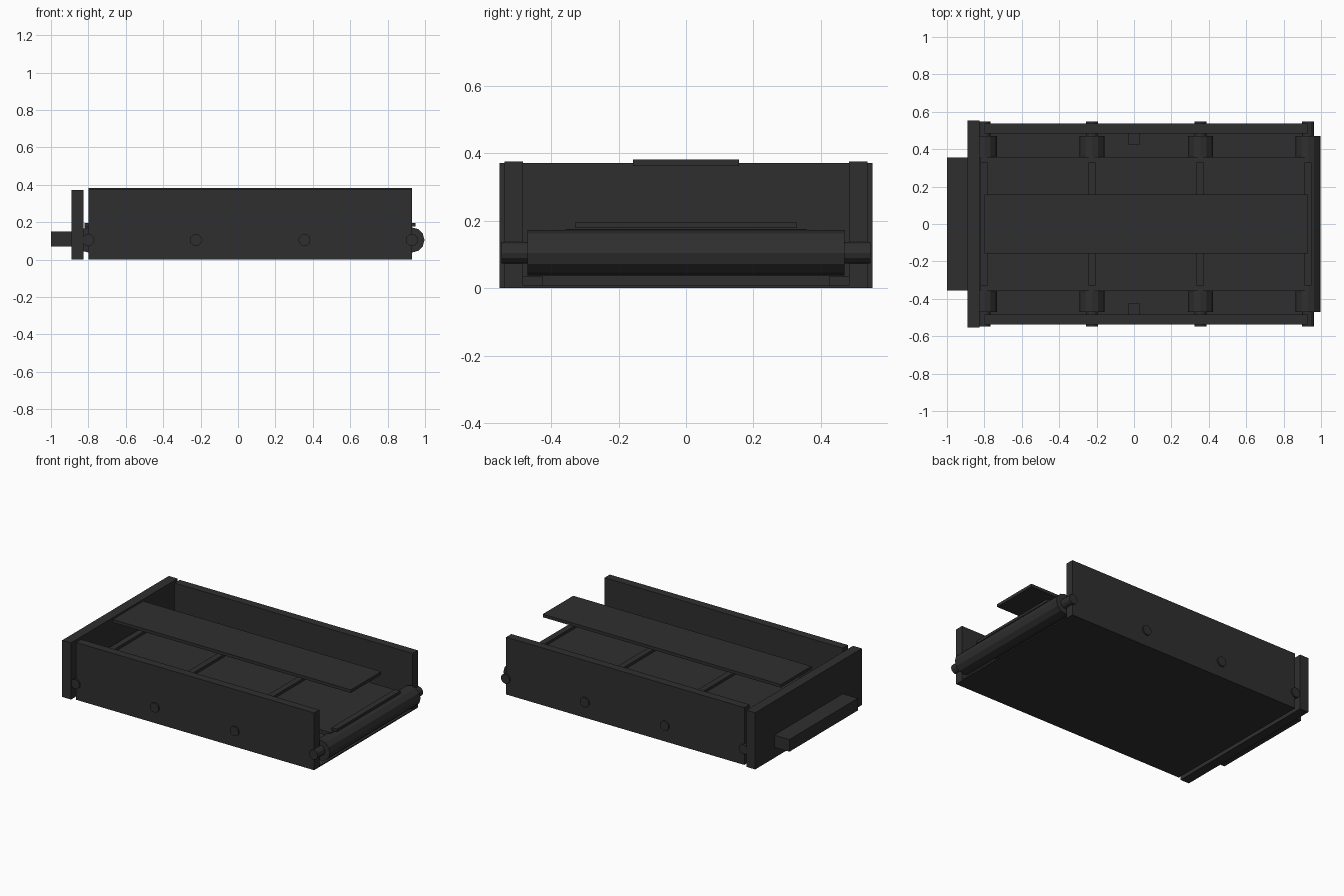
import bpy, math

if "Cube" in bpy.data.objects:
    bpy.data.objects.remove(bpy.data.objects["Cube"])

mat = bpy.data.materials.new("charcoal")
mat.diffuse_color = (0.028, 0.028, 0.028, 1)
mat.use_nodes = True
mat.node_tree.nodes["Principled BSDF"].inputs["Base Color"].default_value = mat.diffuse_color


def box(name, x0, x1, y0, y1, z0, z1):
    bpy.ops.mesh.primitive_cube_add(size=1, location=((x0 + x1) / 2, (y0 + y1) / 2, (z0 + z1) / 2))
    o = bpy.context.object
    o.name = name
    o.scale = (x1 - x0, y1 - y0, z1 - z0)
    bpy.ops.object.transform_apply(location=False, rotation=False, scale=True)
    o.data.materials.append(mat)
    return o


def rod(name, x, z, radius, half_length):
    # Cylinder along y with a vertex at the top
    bpy.ops.mesh.primitive_cylinder_add(vertices=12, radius=radius, depth=2 * half_length,
                                        location=(x, 0, z), rotation=(math.pi / 2, 0, 0))
    o = bpy.context.object
    o.name = name
    o.data.materials.append(mat)
    return o


# Tray: floor, side walls, end wall and its drive box
box("floor", -0.80, 0.93, -0.535, 0.535, 0, 0.008)
box("end_wall", -0.89, -0.826, -0.553, 0.553, 0, 0.372)
box("drive_box", -1.0, -0.89, -0.355, 0.355, 0.07, 0.15)
for s, side in ((-1, "front"), (1, "back")):
    a, b = sorted((s * 0.484, s * 0.538))
    box(side + "_wall", -0.80, 0.93, a, b, 0, 0.376)
    a, b = sorted((s * 0.425, s * 0.485))
    box(side + "_floor_block", -0.03, 0.03, a, b, 0.004, 0.035)

# Rollers, axles and cross bars
for i, x in enumerate((-0.80, -0.225, 0.355, 0.93)):
    rod(f"roller_{i}", x, 0.105, 0.067, 0.47)
    rod(f"axle_{i}", x, 0.105, 0.032, 0.547)
    box(f"cross_bar_{i}", x - 0.02, x + 0.02, -0.33, 0.33, 0.178, 0.195)

# Bed resting on the rollers, and raised centre plank
box("bed", -0.82, 0.925, -0.357, 0.357, 0.15, 0.176)
box("centre_plank", -0.80, 0.93, -0.158, 0.158, 0.362, 0.382)
